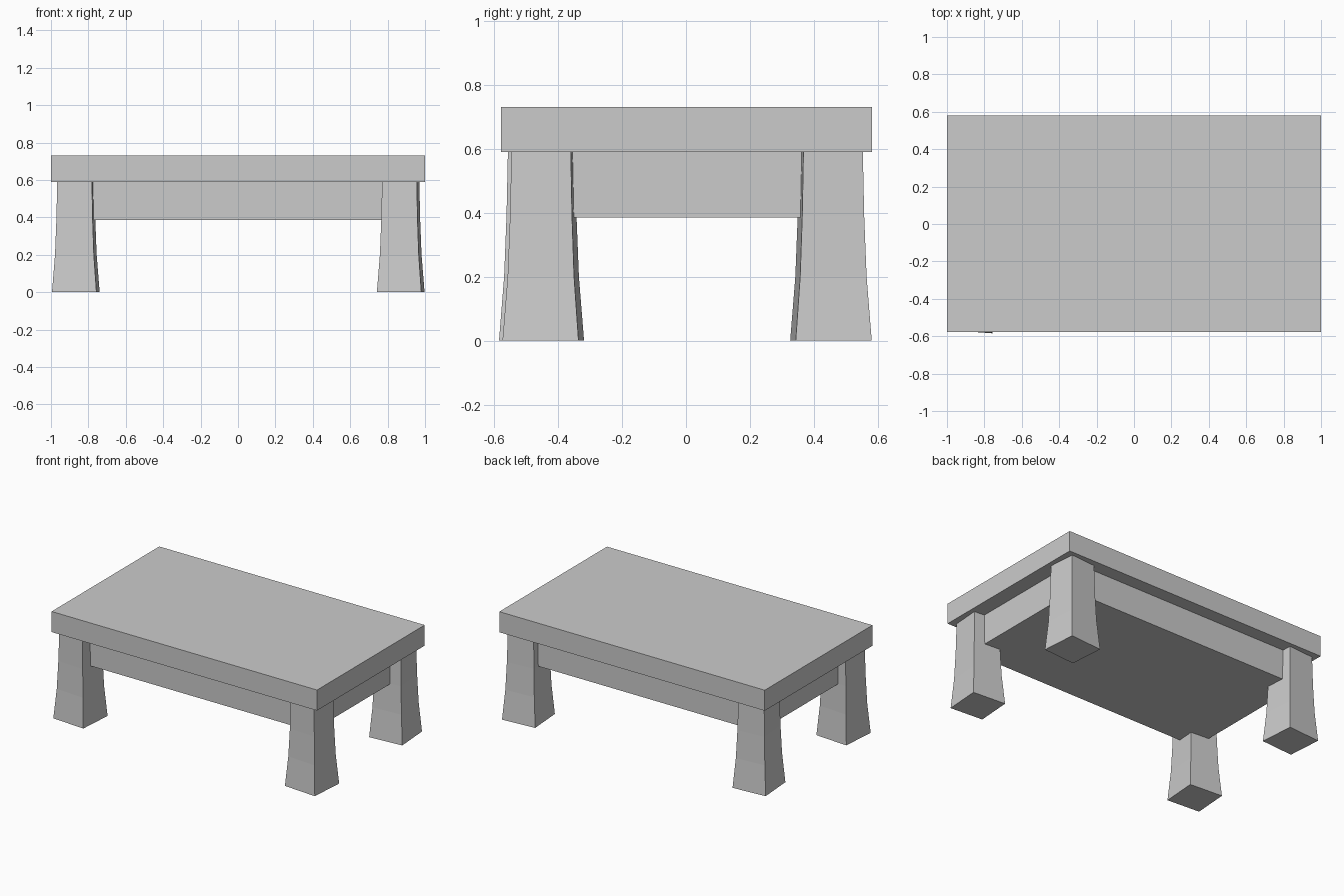
import bpy, bmesh, math

cube = bpy.data.objects.get("Cube")
if cube:
    bpy.data.objects.remove(cube, do_unlink=True)

grey = bpy.data.materials.new("plain grey")
grey.use_nodes = True
COLOUR = (0.6, 0.6, 0.6, 1)
grey.diffuse_color = COLOUR
grey.node_tree.nodes["Principled BSDF"].inputs["Base Color"].default_value = COLOUR


def add_object(name, bm):
    bmesh.ops.recalc_face_normals(bm, faces=bm.faces)
    mesh = bpy.data.meshes.new(name)
    bm.to_mesh(mesh)
    bm.free()
    mesh.materials.append(grey)
    obj = bpy.data.objects.new(name, mesh)
    bpy.context.collection.objects.link(obj)
    return obj


def add_box(name, low, high):
    bm = bmesh.new()
    bmesh.ops.create_cube(bm, size=1)
    for v in bm.verts:
        v.co = [a if c < 0 else b for c, a, b in zip(v.co, low, high)]
    return add_object(name, bm)


# Square leg, flaring towards the foot: (height, width)
LEG_PROFILE = [(0, 0.238), (0.2, 0.208), (0.39, 0.194), (0.59, 0.186)]


def add_leg(name, x, y, turn):
    bm = bmesh.new()
    rings = []
    for z, width in LEG_PROFILE:
        h = width / 2
        rings.append([bm.verts.new((sx * h, sy * h, z))
                      for sx, sy in ((-1, -1), (1, -1), (1, 1), (-1, 1))])
    for lower, upper in zip(rings, rings[1:]):
        for i in range(4):
            j = (i + 1) % 4
            bm.faces.new((lower[i], lower[j], upper[j], upper[i]))
    bm.faces.new(rings[0])
    bm.faces.new(rings[-1])
    leg = add_object(name, bm)
    leg.location = (x, y, 0)
    leg.rotation_euler.z = math.radians(turn)


# Thick slab top and the solid apron block below it
add_box("table_top", (-1, -0.578, 0.59), (1, 0.581, 0.73))
add_box("apron", (-0.895, -0.485, 0.385), (0.895, 0.49, 0.59))

# Legs, front and back pairs turned slightly in opposite directions
add_leg("front_right_leg", -0.867, -0.457, -4.2)
add_leg("front_left_leg", 0.87, -0.446, -4.2)
add_leg("back_right_leg", -0.867, 0.453, 4.2)
add_leg("back_left_leg", 0.87, 0.453, 4.2)
